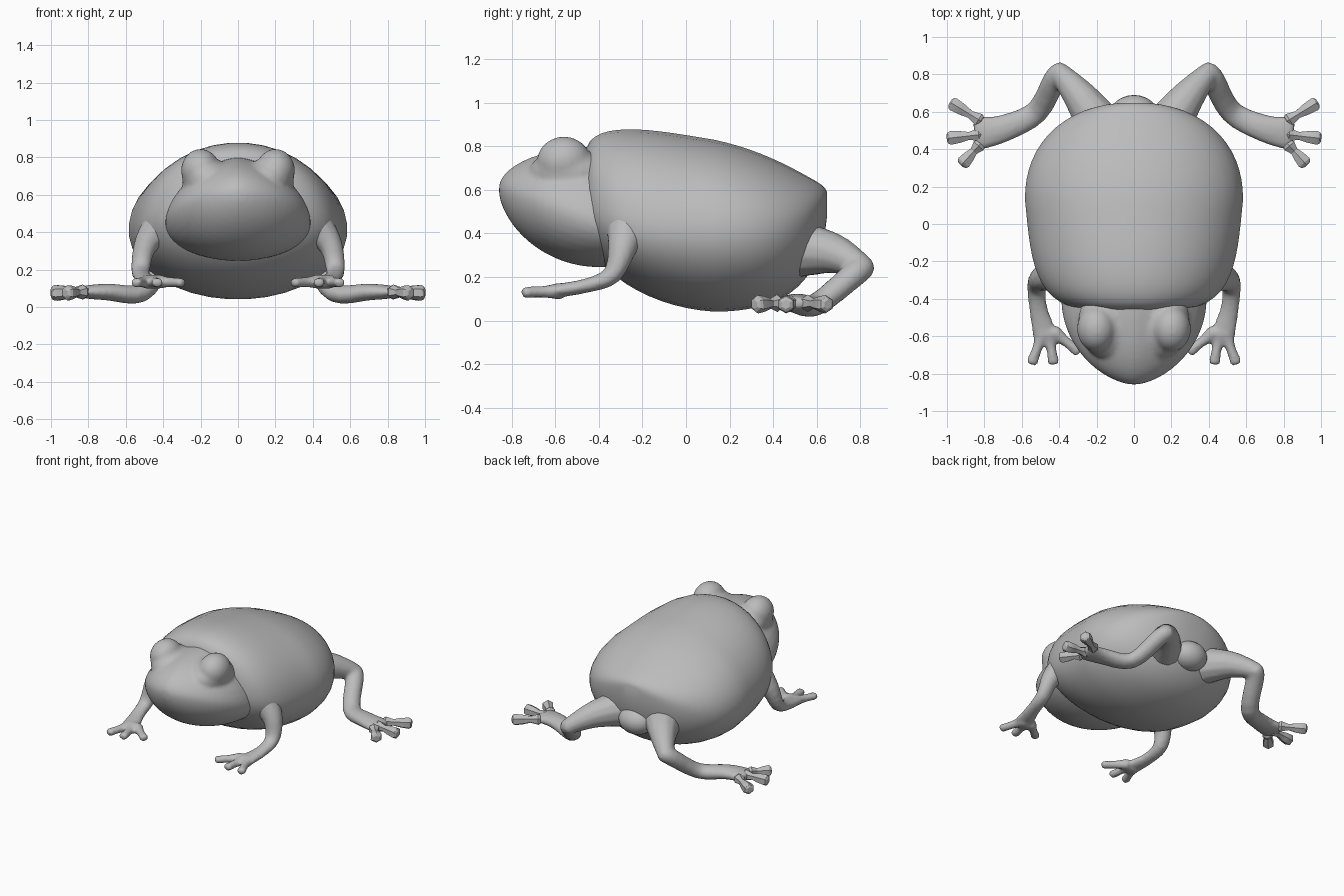
import bpy, bmesh, math
from mathutils import Vector

cube = bpy.data.objects.get("Cube")
if cube:
    bpy.data.objects.remove(cube)

SKIN = (0.5, 0.5, 0.5, 1)
skin = bpy.data.materials.new("grey skin")
skin.use_nodes = True
skin.diffuse_color = SKIN
skin.node_tree.nodes["Principled BSDF"].inputs["Base Color"].default_value = SKIN


def finish(name, bm, angle=60):
    bmesh.ops.recalc_face_normals(bm, faces=bm.faces)
    mesh = bpy.data.meshes.new(name)
    bm.to_mesh(mesh)
    bm.free()
    mesh.materials.append(skin)
    obj = bpy.data.objects.new(name, mesh)
    bpy.context.collection.objects.link(obj)
    bpy.ops.object.select_all(action="DESELECT")
    obj.select_set(True)
    bpy.context.view_layer.objects.active = obj
    bpy.ops.object.shade_smooth_by_angle(angle=math.radians(angle))
    return obj


def blend(main, others, soften):
    """Melt overlapping parts into one soft skin."""
    bpy.ops.object.select_all(action="DESELECT")
    for obj in [main, *others]:
        obj.select_set(True)
    bpy.context.view_layer.objects.active = main
    bpy.ops.object.join()
    remesh = main.modifiers.new("melt", "REMESH")
    remesh.mode = "VOXEL"
    remesh.voxel_size = 0.012
    remesh.use_smooth_shade = True
    smooth = main.modifiers.new("soften", "SMOOTH")
    smooth.factor = 0.5
    smooth.iterations = soften


def skin_rings(name, rings, angle=60):
    """Join a row of closed rings into one capped surface."""
    bm = bmesh.new()
    loops = [[bm.verts.new(point) for point in ring] for ring in rings]
    for first, second in zip(loops, loops[1:]):
        for i in range(len(first)):
            bm.faces.new((first[i - 1], first[i], second[i], second[i - 1]))
    bm.faces.new(loops[0])
    bm.faces.new(loops[-1])
    return finish(name, bm, angle)


def circle(sides):
    """Cosine and sine of evenly spaced directions."""
    angles = [math.tau * (i + 0.5) / sides for i in range(sides)]
    return [(math.cos(a), math.sin(a)) for a in angles]


def cross_section(y, width, top, low, middle, pinch):
    """Oval with its widest point at middle; pinch above one narrows the upper half."""
    ring = []
    for c, s in circle(36):
        if s > 0:
            x = math.copysign(abs(c) ** pinch, c)
            ring.append((width * x, y, middle + (top - middle) * s ** pinch))
        else:
            ring.append((width * c, y, middle + (middle - low) * s))
    return ring


def body_ring(theta):
    """Long rounded shell: blunt in front, tapering to a raised rump."""
    t = -math.cos(theta)
    y = 0.13 + (0.6 if t < 0 else 0.52) * t
    power = 4 if t < 0 else 2.2
    swell = (1 - abs(t) ** power) ** (1 / power) * (1 + 0.1 * min(t, 0))
    middle = 0.41 + 0.14 * t ** 4
    crest = 0.86 - 0.22 * y
    keel = 0.04 + 0.2 * min(t, 0) ** 2
    return cross_section(y, 0.585 * swell, middle + (crest - middle) * swell ** 0.7,
                         middle - (middle - keel) * swell, middle, 1)


def head_ring(theta):
    """Rounded wedge: flat brow, pointed snout and full throat."""
    s, q = 1 - math.cos(theta), math.sin(theta)
    bulge = q ** 1.2
    return cross_section(-0.86 + 0.46 * s, 0.39 * bulge, 0.605 + 0.195 * q,
                         0.6 - 0.355 * bulge, 0.605 - 0.155 * s, 1.2)


def smooth_path(points, steps):
    """Curve through the points, carrying the radius along with the position."""
    knots = [Vector(p) for p in [points[0], *points, points[-1]]]
    out = []
    for a, b, c, d in zip(knots, knots[1:], knots[2:], knots[3:]):
        for i in range(steps):
            t = i / steps
            pull_b, pull_c = (c - a) / 2, (d - b) / 2
            out.append(b + pull_b * t + (3 * (c - b) - 2 * pull_b - pull_c) * t ** 2
                       + (2 * (b - c) + pull_b + pull_c) * t ** 3)
    return out + [knots[-1]]


def tube(name, points, flat=1, sides=12, steps=4, angle=60):
    """Points: x, y, z, radius. The section flattens towards the far end."""
    path = smooth_path(points, steps)
    last = len(path) - 1
    rings = []
    for k, point in enumerate(path):
        ahead = (path[min(k + 1, last)] - path[max(k - 1, 0)]).to_3d().normalized()
        side = ahead.cross(Vector((0, 0, 1))).normalized()
        up = side.cross(ahead)
        wide = point.w
        high = wide * (1 - (1 - flat) * (k / last) ** 2)
        caps = [(0, 1)]
        if k == 0:
            caps = [(-0.5, 0.5), (-0.3, 0.85), (0, 1)]
        elif k == last:
            caps = [(0, 1), (0.3, 0.85), (0.5, 0.5)]
        for shift, size in caps:
            centre = point.to_3d() + ahead * shift * high
            rings.append([centre + size * (side * wide * c + up * high * s)
                          for c, s in circle(sides)])
    return skin_rings(name, rings, angle)


def digit(name, root, tip, radii, **options):
    """Finger or toe: straight from root to tip, slim in between, with a pad at the end."""
    root, tip = Vector(root), Vector(tip)
    spots = [root.lerp(tip, i / (len(radii) - 1)) for i in range(len(radii))]
    return tube(name, [(*spot, radius) for spot, radius in zip(spots, radii)], **options)


def ball(name, centre, radii):
    bm = bmesh.new()
    bmesh.ops.create_uvsphere(bm, u_segments=24, v_segments=14, radius=1)
    bmesh.ops.scale(bm, vec=radii, verts=bm.verts)
    bmesh.ops.translate(bm, vec=centre, verts=bm.verts)
    return finish(name, bm)


# Torso and head
skin_rings("body", [body_ring(math.pi * i / 30) for i in range(1, 30)])
head = skin_rings("head", [head_ring(0.1 * i) for i in range(1, 22)])
ball("tail_nub", (0, 0.58, 0.31), (0.13, 0.11, 0.1))

# Paired parts; the model's left is +x
bulges = []
for label, m in (("left", 1), ("right", -1)):
    # Eye on a low ridge of brow
    bulges.append(ball(label + "_eye", (m * 0.2, -0.56, 0.73), (0.105, 0.125, 0.115)))
    bulges.append(ball(label + "_brow", (m * 0.15, -0.53, 0.68), (0.15, 0.19, 0.11)))

    # Front leg from shoulder to palm
    arm = [(0.38, -0.26, 0.46, 0.12), (0.49, -0.29, 0.34, 0.07), (0.52, -0.34, 0.21, 0.052),
           (0.51, -0.46, 0.16, 0.05), (0.47, -0.61, 0.135, 0.07)]
    front_leg = tube(label + "_front_leg", [(m * x, y, z, r) for x, y, z, r in arm], flat=0.4)

    # Fingers
    fingers = [
        digit(f"{label}_{name}_finger", (m * (0.35 + x / 4), -0.58, 0.135), (m * x, y, 0.13),
              (0.04, 0.028, 0.032), flat=0.8)
        for name, x, y in (("inner", 0.3, -0.68), ("middle", 0.43, -0.74), ("outer", 0.545, -0.74))]
    blend(front_leg, fingers, 4)

    # Hind leg: thigh out to the knee, shin back down to a broad flat foot
    thigh = [(0.15, 0.48, 0.33, 0.14), (0.28, 0.67, 0.31, 0.095), (0.39, 0.8, 0.25, 0.06)]
    shin = [(0.38, 0.82, 0.25, 0.052), (0.42, 0.78, 0.22, 0.062), (0.52, 0.6, 0.075, 0.063),
            (0.7, 0.51, 0.08, 0.075), (0.84, 0.485, 0.08, 0.095)]
    hind_leg = tube(label + "_hind_leg", [(m * x, y, z, r) for x, y, z, r in thigh])
    lower = tube(label + "_shin", [(m * x, y, z, r) for x, y, z, r in shin], flat=0.3)
    blend(hind_leg, [lower], 6)

    # Blunt, faceted toes
    for name, x, y in (("inner", 0.965, 0.64), ("middle", 0.98, 0.46), ("outer", 0.91, 0.33)):
        digit(f"{label}_{name}_toe", (m * 0.83, 0.27 + 0.45 * y, 0.08), (m * x, y, 0.075),
              (0.04, 0.024, 0.036, 0.042), sides=6, steps=1, angle=30)
blend(head, bulges, 10)
